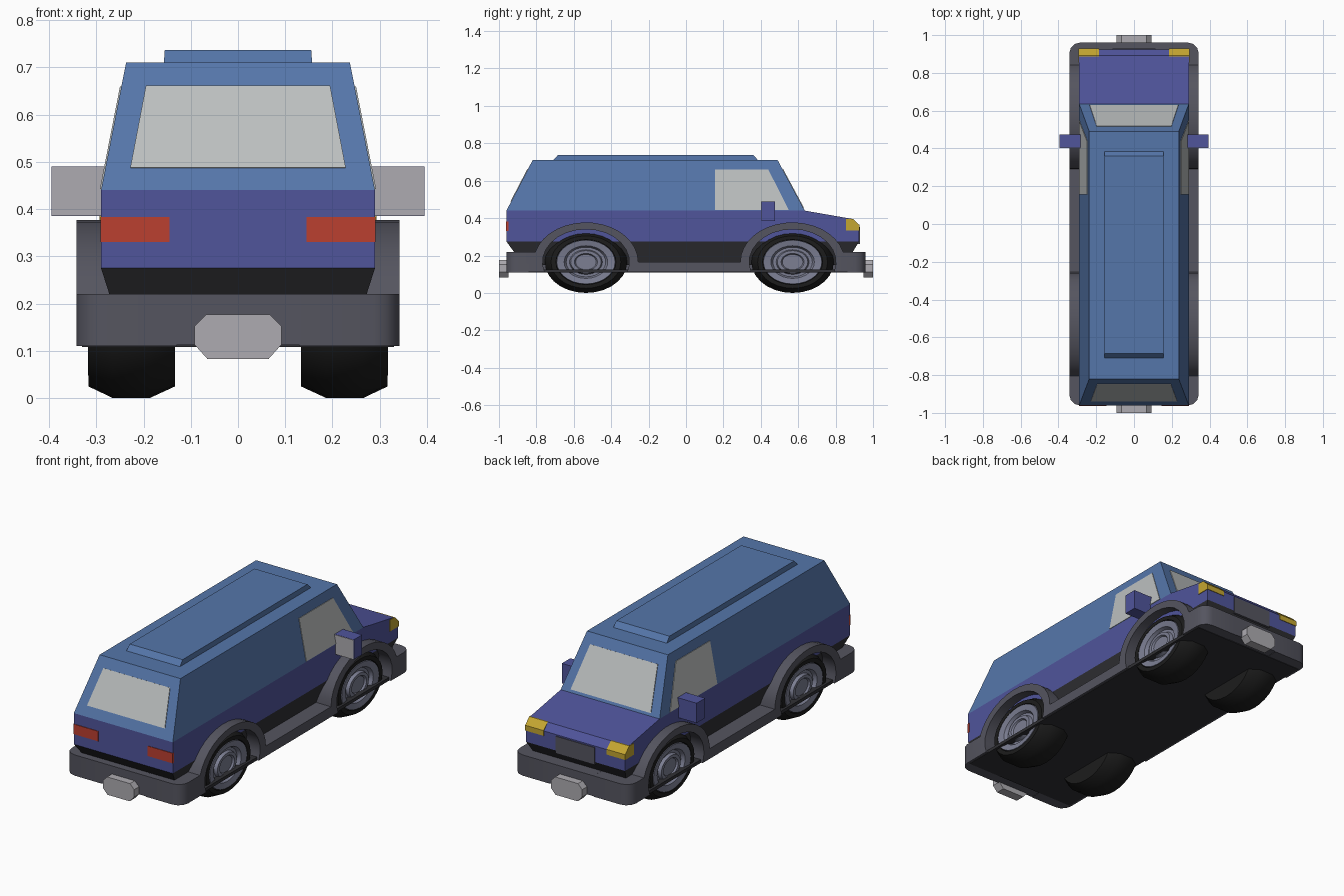
import bpy, bmesh, math
from mathutils import Vector

if "Cube" in bpy.data.objects:
    bpy.data.objects.remove(bpy.data.objects["Cube"])


def mat(name, r, g, b):
    m = bpy.data.materials.new(name)
    m.diffuse_color = (r, g, b, 1)
    m.use_nodes = True
    m.node_tree.nodes["Principled BSDF"].inputs["Base Color"].default_value = m.diffuse_color
    return m


ROOF = mat("upper_blue", .09, .18, .40)
BLUE = mat("lower_blue", .08, .09, .33)
DARK = mat("dark_trim", .03, .03, .035)
TRIM = mat("grey_trim", .09, .09, .115)
GLASS = mat("glass", .50, .52, .52)
PLATE = mat("plate", .42, .41, .44)
RED = mat("tail_red", .50, .05, .03)
YELLOW = mat("lamp_yellow", .55, .38, .03)
TYRE = mat("tyre_black", .012, .012, .012)
RIM = mat("rim_grey", .20, .21, .29)


def finish(name, bm, material, smooth=False):
    bmesh.ops.remove_doubles(bm, verts=bm.verts, dist=1e-5)
    bmesh.ops.recalc_face_normals(bm, faces=bm.faces)
    me = bpy.data.meshes.new(name)
    bm.to_mesh(me)
    bm.free()
    me.materials.append(material)
    ob = bpy.data.objects.new(name, me)
    bpy.context.collection.objects.link(ob)
    if smooth:
        bpy.ops.object.select_all(action='DESELECT')
        ob.select_set(True)
        bpy.context.view_layer.objects.active = ob
        bpy.ops.object.shade_smooth_by_angle(angle=math.radians(35))
    return ob


def solid(pts, vec):
    """Polygon swept along a vector."""
    bm = bmesh.new()
    f = bm.faces.new([bm.verts.new(p) for p in pts])
    ext = bmesh.ops.extrude_face_region(bm, geom=[f], use_keep_orig=True)
    bmesh.ops.translate(bm, vec=vec, verts=[v for v in ext['geom'] if isinstance(v, bmesh.types.BMVert)])
    return bm


def side_prism(name, prof, x0, x1, material):
    return finish(name, solid([(x0, y, z) for y, z in prof], (x1 - x0, 0, 0)), material)


def frustum(name, bottom, top, material):
    """Each end is (half width, y min, y max, z)."""
    bm = bmesh.new()
    rings = [[bm.verts.new(p) for p in ((-x, a, z), (x, a, z), (x, b, z), (-x, b, z))]
             for x, a, b, z in (bottom, top)]
    for r in rings:
        bm.faces.new(r)
    for i in range(4):
        j = (i + 1) % 4
        bm.faces.new((rings[0][i], rings[0][j], rings[1][j], rings[1][i]))
    return finish(name, bm, material)


def box(name, x0, x1, y0, y1, z0, z1, material):
    return side_prism(name, [(y0, z0), (y1, z0), (y1, z1), (y0, z1)], x0, x1, material)


# Body
frustum("cabin", (.29, -.96, .635, .44), (.237, -.82, .49, .71), ROOF)
side_prism("lower_body", [(-.96, .275), (-.96, .44), (.635, .44), (.893, .395),
                          (.925, .36), (.925, .275)], -.29, .29, BLUE)
frustum("underbody", (.25, -.87, .85, .15), (.29, -.96, .925, .275), DARK)
frustum("roof_panel", (.157, -.71, .385, .71), (.155, -.685, .36, .737), ROOF)
box("grille", -.115, .115, .91, .929, .262, .353, TRIM)


# Windows lie on the sloping cabin walls
def front_y(z): return .635 - (z - .44) * .537
def rear_y(z): return -.96 + (z - .44) * .5185
def side_x(z): return .29 - (z - .44) * .1963


def end_window(name, fy, sign, z0, w0, z1, w1):
    pts = [(-w0, fy(z0), z0), (w0, fy(z0), z0), (w1, fy(z1), z1), (-w1, fy(z1), z1)]
    finish(name, solid(pts, (0, sign * .003, .0015)), GLASS)


end_window("windshield", front_y, 1, .453, .235, .66, .198)
end_window("rear_window", rear_y, -1, .487, .228, .66, .195)


# Bumper and wheel arch trim, one profile per side
WHEELS = (-.535, .57)


def arc(cy, ry, rz, a0, a1, n=16):
    out = []
    for i in range(n + 1):
        a = math.radians(a0 + (a1 - a0) * i / n)
        out.append((cy + ry * math.cos(a), .165 + rz * math.sin(a)))
    return out


trim = [(-.96, .22)] + arc(WHEELS[0], .28, .212, 165, 0) + arc(WHEELS[1], .28, .212, 180, 15)
trim += [(.96, .22), (.96, .11)]
trim += arc(WHEELS[1], .232, .175, -18, 198) + arc(WHEELS[0], .232, .175, -18, 198) + [(-.96, .11)]

for s, side in ((1, "right"), (-1, "left")):
    bm = solid([(s * .13, y, z) for y, z in trim], (s * .212, 0, 0))
    corners = [e for e in bm.edges if all(abs(v.co.y) > .955 and abs(v.co.x) > .3 for v in e.verts)]
    bmesh.ops.bevel(bm, geom=corners, offset=.055, segments=3, profile=.5, affect='EDGES')
    finish("arch_trim_" + side, bm, TRIM, True)

    # Side window, mirror and lamps
    pts = [(s * side_x(z), y, z) for y, z in ((.155, .443), (.155, .66), (.44, .66), (.55, .443))]
    finish("side_window_" + side, solid(pts, (s * .003, 0, 0)), GLASS)
    box("mirror_" + side, s * .27, s * .395, .405, .475, .385, .49, BLUE)
    box("mirror_glass_" + side, s * .275, s * .394, .402, .41, .386, .489, PLATE)
    box("tail_light_" + side, s * .145, s * .291, -.963, -.95, .33, .383, RED)
    side_prism("headlight_" + side, [(.855, .335), (.855, .395), (.893, .396), (.928, .363),
                                     (.928, .335)], s * .185, s * .293, YELLOW)

box("bumper_middle", -.13, .13, -.96, .96, .112, .22, TRIM)
box("floor", -.33, .33, -.9, .9, .108, .125, DARK)

# Number plates on both bumpers
for s, end in ((-1, "rear"), (1, "front")):
    half = [(.065, .083), (.092, .113), (.092, .152), (.067, .177)]
    pts = [(x, s * .95, z) for x, z in half] + [(-x, s * .95, z) for x, z in reversed(half)]
    finish("plate_" + end, solid(pts, (0, s * .05, 0)), PLATE)


# Wheels: oval lathes about the x axis, profile as (relative radius, x)
def lathe(name, prof, s, cy, material, n=28):
    bm = bmesh.new()
    vs = [bm.verts.new((s * x, 0, r)) for r, x in prof]
    es = [bm.edges.new(p) for p in zip(vs, vs[1:])]
    bmesh.ops.spin(bm, geom=vs + es, cent=(0, 0, 0), axis=(1, 0, 0),
                   angle=2 * math.pi, steps=n, use_merge=True)
    for v in bm.verts:
        v.co = Vector((v.co.x, cy + v.co.y * .22, .165 + v.co.z * .165))
    finish(name, bm, material, True)


tyre = [(0, .133), (.85, .133), (1, .187), (1, .265), (.85, .317), (.73, .317), (.71, .285), (0, .285)]
rim = [(.73, .29), (.71, .318), (.53, .312), (.48, .295), (.40, .295), (.37, .311),
       (.28, .311), (.25, .302), (0, .302)]
for cy, end in zip(WHEELS, ("rear", "front")):
    for s, side in ((1, "right"), (-1, "left")):
        lathe(f"tyre_{end}_{side}", tyre, s, cy, TYRE)
        lathe(f"rim_{end}_{side}", rim, s, cy, RIM)
